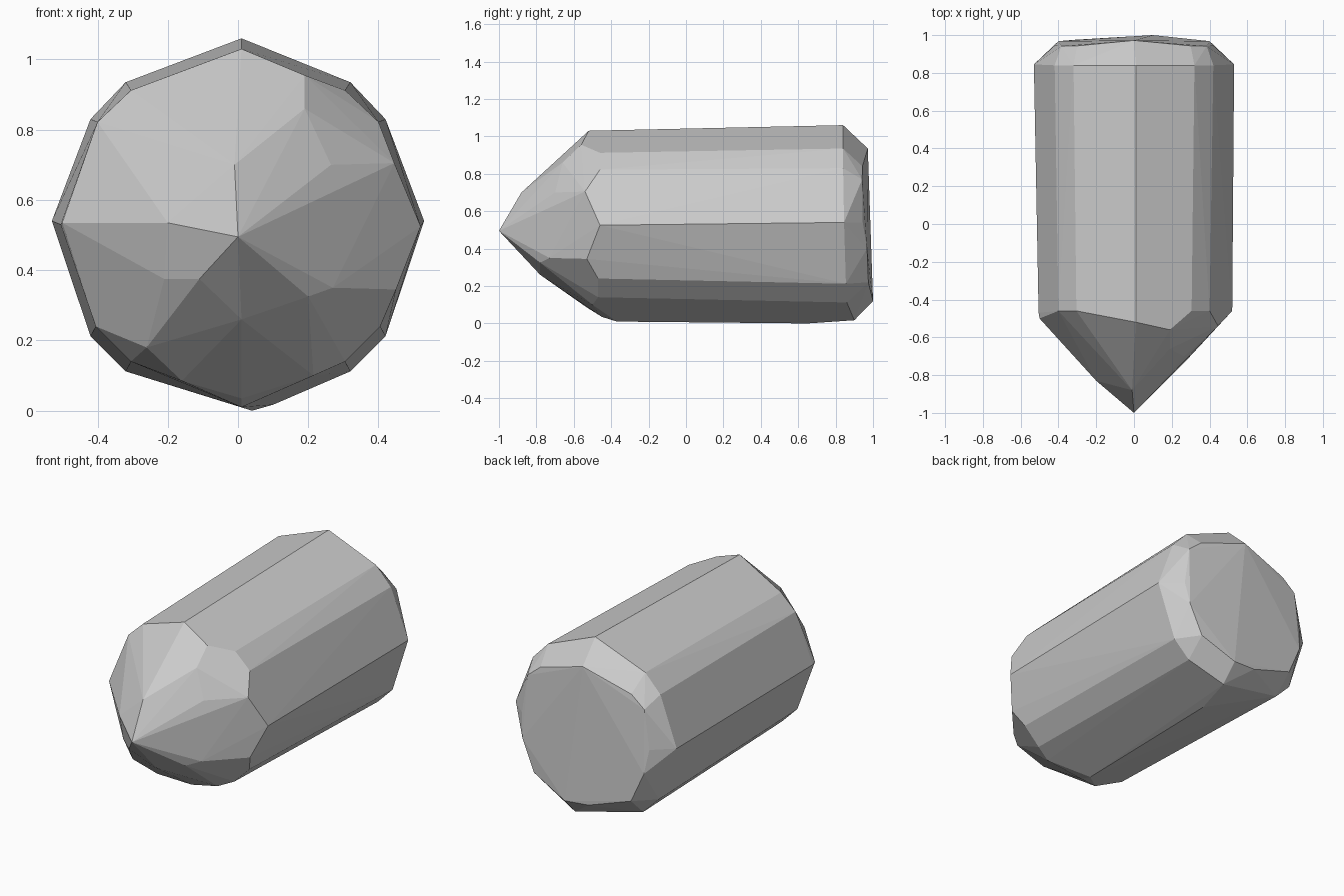
import bpy, bmesh

# Half cross-section of the shaft at the back shoulder: (x, y, z), mirrored in x
shoulder = [(0.32, 0.84, 0.935), (0.42, 0.84, 0.83), (0.53, 0.845, 0.54),
            (0.42, 0.855, 0.212), (0.32, 0.86, 0.112)]

# Half outline of the flat back cap, mirrored in x
cap = [(0.30, 0.943, 0.84), (0.385, 0.942, 0.77), (0.42, 0.945, 0.54),
       (0.40, 0.968, 0.40), (0.32, 0.975, 0.22)]

# Half cross-section where the shaft meets the point, mirrored in x
neck = [(0.305, -0.46, 0.912), (0.40, -0.46, 0.822), (0.505, -0.47, 0.53),
        (0.405, -0.47, 0.24), (0.305, -0.47, 0.14)]

# Points on the centre plane: top ridge, bottom keel, cap top and bottom
centre = [(0.01, 0.84, 1.06), (0.01, -0.52, 1.03), (0, 0.972, 0.935),
          (0.10, 1.0, 0.12), (-0.05, 0.99, 0.13), (0.10, 0.90, 0.017),
          (0.04, 0.65, 0), (0.01, -0.37, 0.01)]

# Irregular facets of the point
tip = [(0, -1, 0.495), (-0.01, -0.88, 0.70), (0.19, -0.56, 0.955),
       (0.19, -0.66, 0.86), (0.265, -0.70, 0.70), (0.445, -0.54, 0.705),
       (0.52, -0.46, 0.525), (0.45, -0.53, 0.345), (0.27, -0.73, 0.35),
       (0.20, -0.78, 0.325), (0.215, -0.50, 0.10), (0.01, -0.78, 0.26),
       (0.01, -0.45, 0.035), (-0.11, -0.87, 0.375), (-0.21, -0.78, 0.375),
       (-0.26, -0.62, 0.18), (-0.16, -0.53, 0.085), (-0.50, -0.50, 0.535),
       (-0.20, -0.83, 0.535)]


def both_sides(points):
    return [(s * x, y, z) for s in (1, -1) for x, y, z in points]


# Wrap all corner points in one faceted crystal
bm = bmesh.new()
for p in both_sides(shoulder) + both_sides(cap) + both_sides(neck) + centre + tip:
    bm.verts.new(p)
result = bmesh.ops.convex_hull(bm, input=bm.verts)
spare = {v for v in result["geom_interior"] + result["geom_unused"]
         if isinstance(v, bmesh.types.BMVert)}
bmesh.ops.delete(bm, geom=list(spare), context='VERTS')
bmesh.ops.dissolve_limit(bm, angle_limit=0.02, verts=bm.verts, edges=bm.edges)
bmesh.ops.recalc_face_normals(bm, faces=bm.faces)

mesh = bpy.data.meshes.new("crystal")
bm.to_mesh(mesh)
bm.free()
bpy.context.collection.objects.link(bpy.data.objects.new("crystal", mesh))
